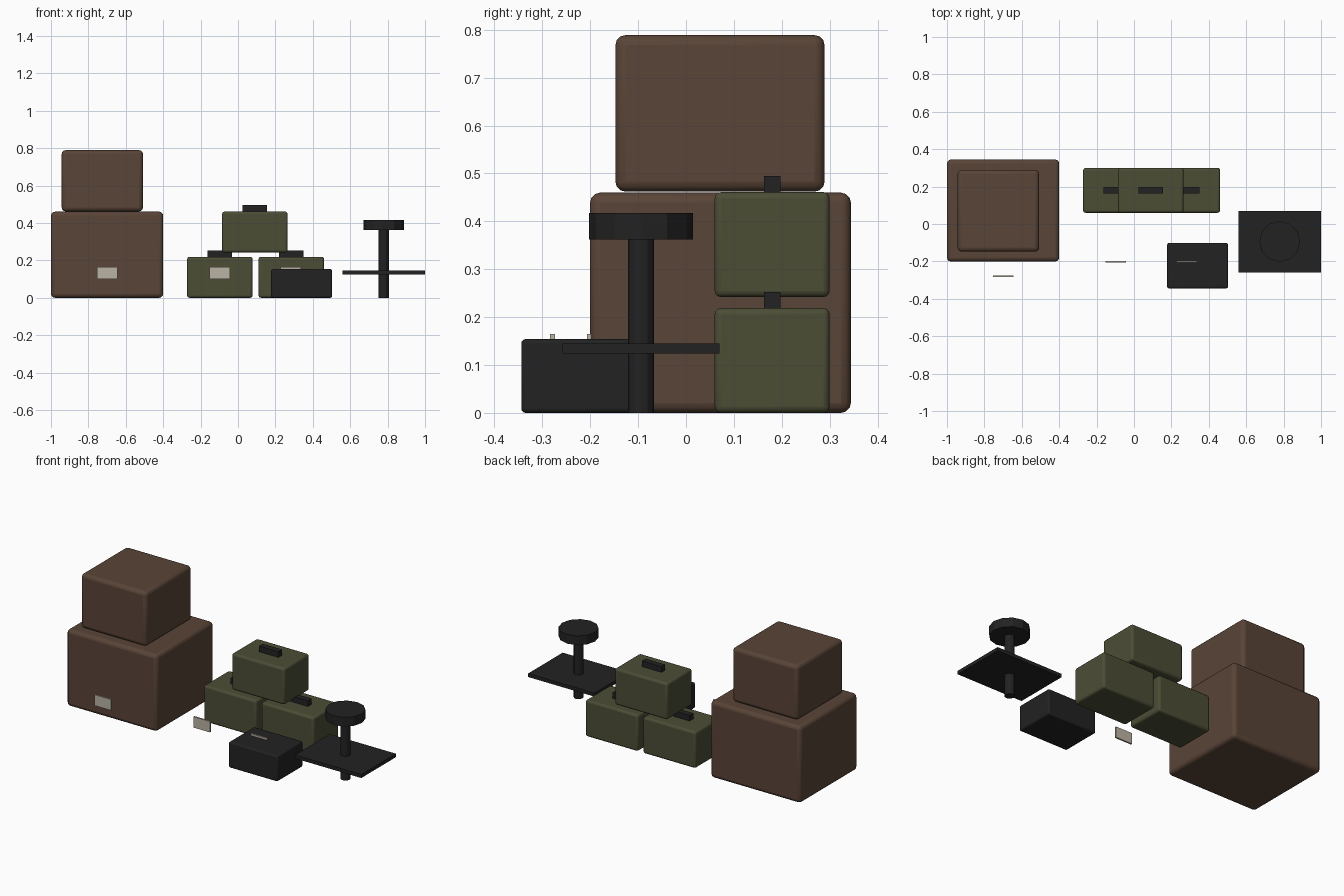
import bpy

if "Cube" in bpy.data.objects:
    bpy.data.objects.remove(bpy.data.objects["Cube"], do_unlink=True)


def material(name, color):
    m = bpy.data.materials.new(name)
    m.use_nodes = True
    m.diffuse_color = (*color, 1)
    m.node_tree.nodes["Principled BSDF"].inputs["Base Color"].default_value = (*color, 1)
    return m


brown = material("brown", (0.10, 0.058, 0.038))
olive = material("olive green", (0.072, 0.074, 0.036))
black = material("black", (0.016, 0.016, 0.016))
cream = material("cream", (0.50, 0.45, 0.37))


def box(name, mat, center, base, size, bevel=0):
    """Box standing on height base, with optional rounded edges."""
    bpy.ops.mesh.primitive_cube_add(
        size=1, location=(center[0], center[1], base + size[2] / 2))
    ob = bpy.context.object
    ob.name = name
    ob.scale = size
    bpy.ops.object.transform_apply(location=False, rotation=False, scale=True)
    ob.data.materials.append(mat)
    if bevel:
        mod = ob.modifiers.new("rounded_edges", "BEVEL")
        mod.width = bevel
        mod.segments = 3
        bpy.ops.object.shade_smooth_by_angle()
    return ob


def cylinder(name, center, base, radius, height):
    bpy.ops.mesh.primitive_cylinder_add(
        vertices=12, radius=radius, depth=height,
        location=(*center, base + height / 2))
    ob = bpy.context.object
    ob.name = name
    ob.data.materials.append(black)


# Stacked brown crates
box("large_crate", brown, (-0.70, 0.072), 0, (0.60, 0.545, 0.46), 0.021)
box("small_crate", brown, (-0.725, 0.071), 0.462, (0.435, 0.437, 0.327), 0.021)

# Pyramid of olive cases with handles
for name, x, z in (("left", -0.097, 0), ("right", 0.285, 0), ("upper", 0.09, 0.242)):
    box(name + "_case", olive, (x, 0.18), z, (0.35, 0.24, 0.219), 0.013)
    box(name + "_case_handle", black, (x, 0.18), z + 0.218, (0.13, 0.035, 0.035))

# Low black case
box("black_case", black, (0.34, -0.223), 0, (0.325, 0.242, 0.154), 0.009)

# Label plates standing in front of the containers
for name, x, y in (("crate", -0.699, -0.279), ("left_case", -0.097, -0.202),
                   ("right_case", 0.283, -0.202)):
    box(name + "_label", cream, (x, y), 0.10, (0.11, 0.0098, 0.065))

# Round stool with a flat shelf around its post
stool = (0.779, -0.094)
cylinder("stool_post", stool, 0, 0.027, 0.37)
cylinder("stool_seat", stool, 0.362, 0.109, 0.055)
box("stool_shelf", black, stool, 0.124, (0.44, 0.328, 0.021))
